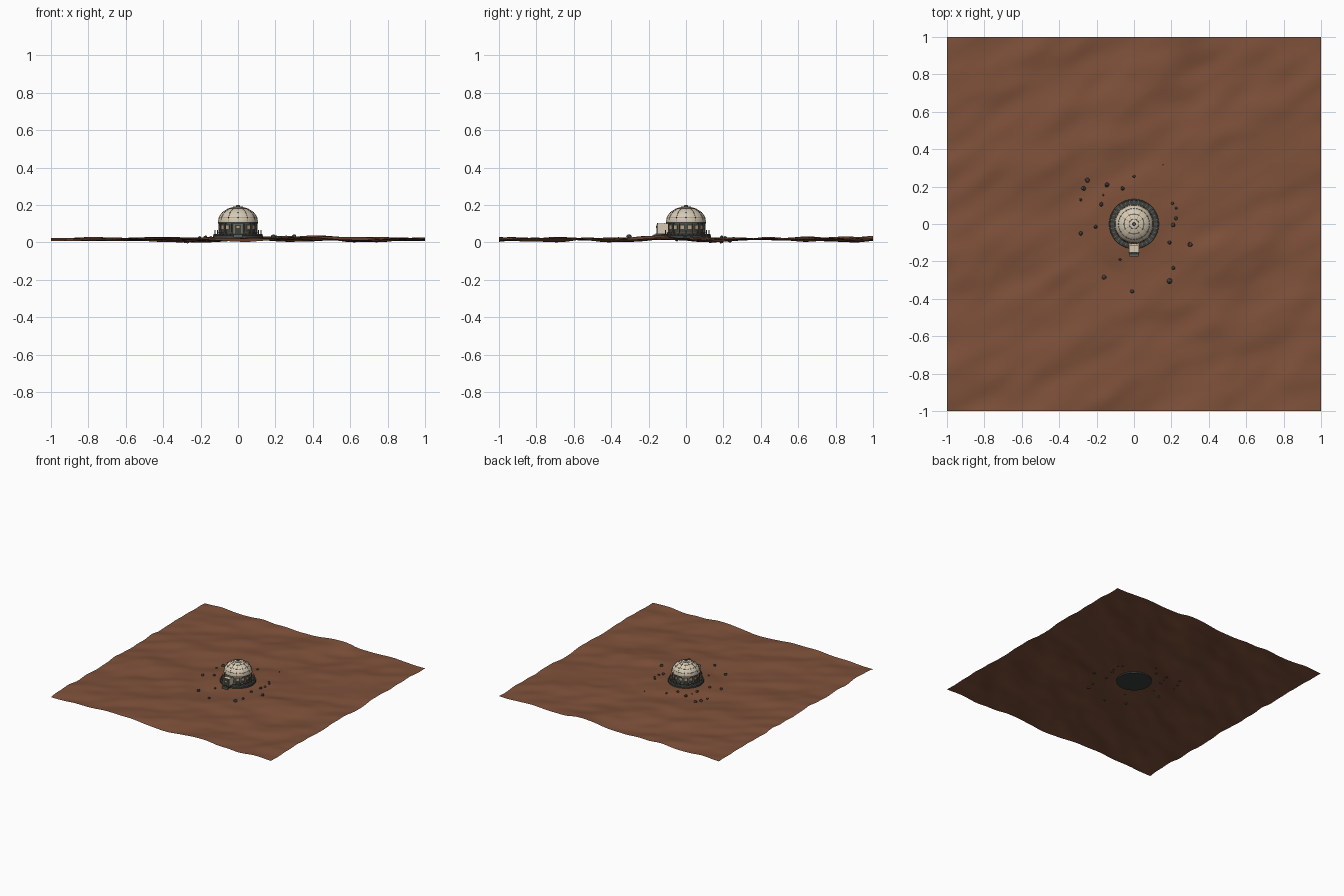
import bpy, bmesh, math
from mathutils import Vector, Matrix, noise

old = bpy.data.objects.get("Cube")
if old:
    bpy.data.objects.remove(old)


def material(name, r, g, b):
    m = bpy.data.materials.new(name)
    m.use_nodes = True
    m.diffuse_color = (r, g, b, 1)
    m.node_tree.nodes["Principled BSDF"].inputs["Base Color"].default_value = (r, g, b, 1)
    return m


SOIL = material("red soil", .21, .082, .042)
CREAM = material("cream panel", .66, .59, .47)
BRONZE = material("bronze trim", .36, .2, .07)
DARK = material("dark metal", .045, .052, .048)
GREY = material("grey metal", .11, .12, .11)
ROCK = material("dark rock", .075, .065, .055)
GLASS = material("warm window", .5, .36, .17)


def finish(name, bm, mat, smooth=False):
    bmesh.ops.recalc_face_normals(bm, faces=bm.faces)
    mesh = bpy.data.meshes.new(name)
    bm.to_mesh(mesh)
    bm.free()
    mesh.materials.append(mat)
    obj = bpy.data.objects.new(name, mesh)
    bpy.context.scene.collection.objects.link(obj)
    if smooth:
        bpy.ops.object.select_all(action="DESELECT")
        obj.select_set(True)
        bpy.context.view_layer.objects.active = obj
        bpy.ops.object.shade_smooth_by_angle(angle=math.radians(35))
    return obj


def add_box(bm, centre, size, turn=0.0):
    mat = Matrix.Rotation(turn, 4, "Z") @ Matrix.Translation(centre) @ Matrix.Diagonal((*size, 1))
    bmesh.ops.create_cube(bm, size=1, matrix=mat)


def box(name, centre, size, mat):
    bm = bmesh.new()
    add_box(bm, centre, size)
    return finish(name, bm, mat)


def ring_of_boxes(name, count, centre, size, mat, skip_front=False):
    bm = bmesh.new()
    for i in range(count):
        turn = math.tau * i / count
        if skip_front and math.cos(turn) > .95:
            continue
        add_box(bm, centre, size, turn)
    return finish(name, bm, mat)


def lathe(name, profile, mat, steps=64, closed=False):
    bm = bmesh.new()
    verts = [bm.verts.new((r, 0, z)) for r, z in profile]
    pairs = list(zip(verts, verts[1:] + verts[:1])) if closed else list(zip(verts, verts[1:]))
    edges = [bm.edges.new(p) for p in pairs]
    bmesh.ops.spin(bm, geom=verts + edges, axis=(0, 0, 1), cent=(0, 0, 0),
                   steps=steps, angle=math.tau)
    bmesh.ops.remove_doubles(bm, verts=bm.verts, dist=1e-5)
    return finish(name, bm, mat, True)


def hoop(name, radius, z, thick, mat):
    points = [(radius + thick * math.cos(math.tau * k / 6), z + thick * math.sin(math.tau * k / 6))
              for k in range(6)]
    return lathe(name, points, mat, 48, True)


# Rolling ground, levelled under the building
def raw_height(x, y):
    along, across = x * .85 + y * .5, y * .85 - x * .5
    return (noise.noise((along * 2.2, across * 4, 3)) +
            .45 * noise.noise((along * 5, across * 9, 8)))


bm = bmesh.new()
bmesh.ops.create_grid(bm, x_segments=100, y_segments=100, size=1)
heights = [raw_height(v.co.x, v.co.y) for v in bm.verts]
low, high = min(heights), max(heights)


def ground(x, y):
    z = (raw_height(x, y) - low) / (high - low) * .038
    blend = min(1, max(0, (math.hypot(x, y) - .12) / .15))
    return .025 + (z - .025) * blend


for v in bm.verts:
    v.co.z = ground(v.co.x, v.co.y)
finish("ground", bm, SOIL, True)

# Scattered rocks: x, y, radius
rocks = [(-.25, .235, .012), (-.27, .19, .012), (-.285, .13, .008), (-.145, .21, .012),
         (-.175, .105, .011), (-.165, .155, .005), (-.06, .19, .01), (0, .255, .008),
         (.155, .315, .004), (.205, .11, .008), (.225, .085, .007), (.225, .03, .009),
         (.21, -.005, .011), (.19, -.1, .01), (.3, -.11, .013), (.21, -.235, .01),
         (.19, -.305, .014), (-.01, -.36, .01), (-.16, -.285, .012), (-.075, -.19, .007),
         (-.205, -.015, .01), (-.285, -.05, .011)]
bm = bmesh.new()
for x, y, r in rocks:
    place = Matrix.Translation((x, y, ground(x, y) + r * .3)) @ Matrix.Rotation(x * 40, 4, "Z")
    new = bmesh.ops.create_icosphere(bm, subdivisions=2, radius=r, matrix=place)
    for v in new["verts"]:
        v.co += noise.noise_vector(v.co * 90) * r * .25
finish("rocks", bm, ROCK)

# Foundation and deck railing
lathe("foundation", [(0, .015), (.133, .015), (.133, .037), (.128, .042), (0, .042)], DARK)
hoop("deck_edge", .13, .041, .003, GREY)
ring_of_boxes("rail_posts", 24, (0, -.126, .053), (.003, .003, .026), GREY, True)
ring_of_boxes("deck_ribs", 32, (0, -.116, .043), (.004, .022, .003), GREY)

# Drum wall with pilasters and windows
lathe("drum_wall", [(.104, .04), (.104, .05), (.099, .052), (.099, .1), (.106, .103),
                    (.106, .11)], DARK)
ring_of_boxes("wall_pilasters", 16, (0, -.1, .076), (.006, .008, .05), GREY)
bm = bmesh.new()
for i in range(16):
    add_box(bm, (0, -.0985, .082), (.02, .004, .018), math.tau * (i + .5) / 16)
finish("wall_windows", bm, GLASS)
hoop("lower_band", .104, .052, .002, BRONZE)
hoop("upper_band", .105, .103, .0025, BRONZE)

# Panelled dome
RADIUS, HEIGHT, BASE = .105, .078, .112


def dome_point(angle, lift=0):
    return (RADIUS + lift) * math.cos(angle), BASE + (HEIGHT + lift) * math.sin(angle)


quarter = math.pi / 2
lathe("dome_shell", [(RADIUS, .106)] + [dome_point(quarter * k / 16) for k in range(17)], CREAM)
levels = [.18, .42, .66]
for k, level in enumerate(levels):
    r, z = dome_point(quarter * level)
    hoop("dome_seam_%d" % (k + 1), r, z, .0012, BRONZE)

# Ribs are slim strips following the dome curve
bm = bmesh.new()
for i in range(12):
    turn = Matrix.Rotation(math.tau * i / 12, 4, "Z")
    rows = []
    for k in range(15):
        angle = quarter * k / 16
        loop = [(-.001, -.001), (.001, -.001), (.001, .001), (-.001, .001)]
        row = []
        for side, lift in loop:
            r, z = dome_point(angle, lift)
            row.append(bm.verts.new(turn @ Vector((side, -r, z))))
        rows.append(row)
    for a, b in zip(rows, rows[1:]):
        for j in range(4):
            n = (j + 1) % 4
            bm.faces.new((a[j], a[n], b[n], b[j]))
finish("dome_ribs", bm, BRONZE)

# Studs where ribs meet seams
bm = bmesh.new()
for level in levels:
    r, z = dome_point(quarter * level)
    for i in range(12):
        a = math.tau * i / 12
        bmesh.ops.create_icosphere(bm, subdivisions=1, radius=.003,
                                   matrix=Matrix.Translation((r * math.sin(a), -r * math.cos(a), z)))
finish("dome_studs", bm, DARK)

# Roof hatch
lathe("roof_collar", [(.026, .184), (.026, .191), (.02, .193), (0, .193)], CREAM, 24)
hoop("roof_collar_trim", .026, .19, .002, BRONZE)
lathe("roof_cap", [(.011, .19), (.011, .197), (.007, .2), (0, .2)], GREY, 16)

# Entrance airlock
box("airlock_body", (0, -.125, .074), (.054, .06, .056), CREAM)
box("airlock_roof_band", (0, -.115, .102), (.057, .007, .004), BRONZE)
box("airlock_front_frame", (0, -.153, .074), (.058, .006, .06), GREY)
box("airlock_door", (0, -.157, .071), (.034, .004, .046), DARK)
box("door_window", (0, -.1595, .082), (.014, .002, .01), GLASS)
for side in (-1, 1):
    box("door_jamb_left" if side > 0 else "door_jamb_right",
        (side * .02, -.157, .072), (.004, .004, .05), BRONZE)
box("airlock_floor", (0, -.138, .042), (.056, .05, .012), DARK)
box("entry_step", (0, -.163, .034), (.05, .024, .016), GREY)
